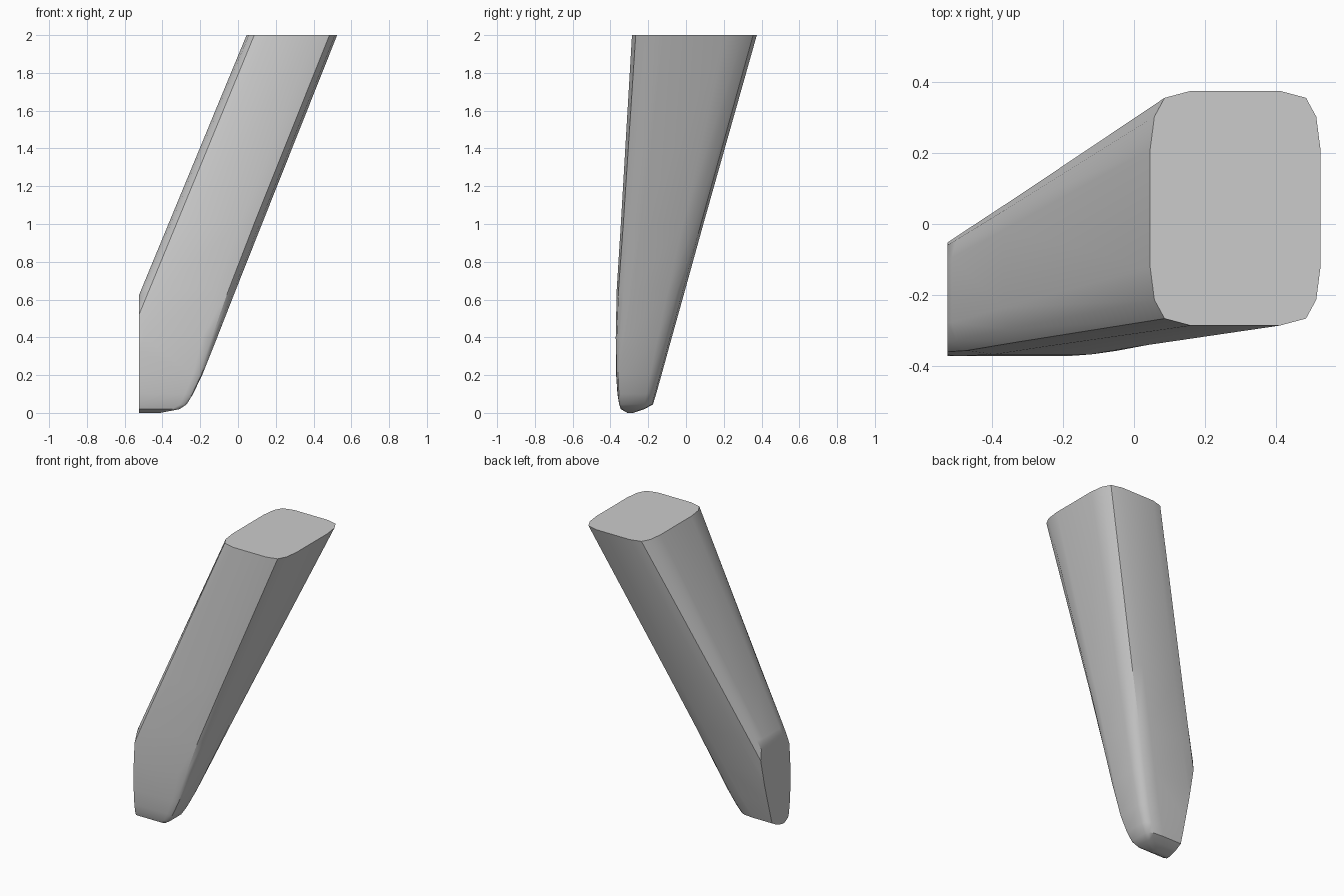
import bpy
import bmesh

cube = bpy.data.objects.get("Cube")
if cube:
    bpy.data.objects.remove(cube, do_unlink=True)

grey = bpy.data.materials.new("plain grey")
grey.use_nodes = True
colour = (0.6, 0.6, 0.6, 1)
grey.diffuse_color = colour
grey.node_tree.nodes["Principled BSDF"].inputs["Base Color"].default_value = colour

# Rounded corner of a unit square, from the front edge to the side edge
CORNER = [(0.52, 1), (0.83, 0.94), (0.95, 0.78), (1, 0.5)]

# Height, right edge, front edge, back edge, sharpness of the front corner
SECTIONS = [
    (0.00, -0.41, -0.31, -0.28, 0.3),
    (0.02, -0.31, -0.345, -0.22, 0.6),
    (0.045, -0.272, -0.354, -0.175, 0.7),
    (0.10, -0.238, -0.363, -0.158, 0.65),
    (0.20, -0.19, -0.37, -0.13, 0.6),
    (0.40, -0.11, -0.372, -0.075, 0.35),
    (0.65, -0.012, -0.367, -0.005, 0.1),
    (1.00, 0.127, -0.345, 0.092, 0),
    (2.00, 0.525, -0.286, 0.375, 0),
]


def outline(z, right, front, back, sharp):
    """Rounded rectangle at one height, wound anticlockwise."""
    left = -0.782 + 0.4137 * z
    cx, hx = (left + right) / 2, (right - left) / 2
    cy, hy = (front + back) / 2, (back - front) / 2
    points = []
    for sx, sy in ((1, -1), (1, 1), (-1, 1), (-1, -1)):
        corner = CORNER if sx * sy < 0 else CORNER[::-1]
        for u, v in corner:
            if sx > 0 and sy < 0:
                u, v = u + (1 - u) * sharp, v + (1 - v) * sharp
            points.append((cx + sx * hx * u, cy + sy * hy * v, z))
    return points


# Leg lofted through the sections
bm = bmesh.new()
rings = [[bm.verts.new(p) for p in outline(*s)] for s in SECTIONS]
for low, high in zip(rings, rings[1:]):
    n = len(low)
    for i in range(n):
        j = (i + 1) % n
        bm.faces.new((low[i], low[j], high[j], high[i]))
bm.faces.new(rings[0][::-1])
bm.faces.new(rings[-1])

# Upright flat cut on the outer side of the foot
cut = bmesh.ops.bisect_plane(
    bm, geom=bm.verts[:] + bm.edges[:] + bm.faces[:],
    plane_co=(-0.525, 0, 0), plane_no=(-1, 0, 0), clear_outer=True)
rim = [g for g in cut["geom_cut"] if isinstance(g, bmesh.types.BMEdge)]
bmesh.ops.contextual_create(bm, geom=rim)
bmesh.ops.recalc_face_normals(bm, faces=bm.faces[:])

mesh = bpy.data.meshes.new("leg")
bm.to_mesh(mesh)
bm.free()
mesh.materials.append(grey)
leg = bpy.data.objects.new("leg", mesh)
bpy.context.collection.objects.link(leg)

bpy.context.view_layer.objects.active = leg
leg.select_set(True)
bpy.ops.object.shade_smooth_by_angle(angle=0.6)
